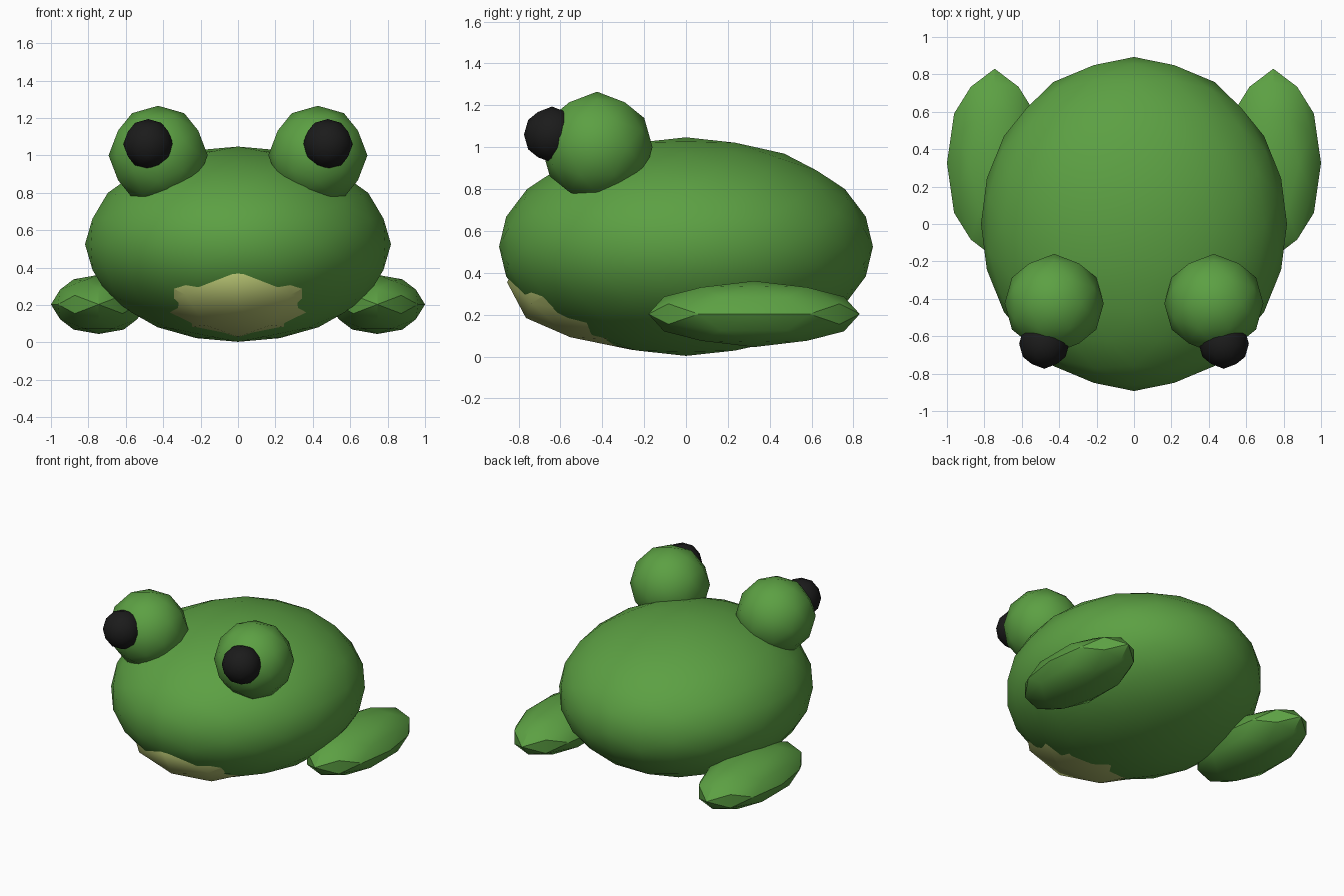
import bpy, bmesh, math

cube = bpy.data.objects.get("Cube")
if cube:
    bpy.data.objects.remove(cube, do_unlink=True)


def make_material(name, rgb):
    mat = bpy.data.materials.new(name)
    mat.use_nodes = True
    mat.diffuse_color = (*rgb, 1)
    mat.node_tree.nodes["Principled BSDF"].inputs["Base Color"].default_value = (*rgb, 1)
    return mat


green = make_material("leaf green", (0.107, 0.352, 0.056))
pale = make_material("pale olive", (0.49, 0.57, 0.175))
black = make_material("soft black", (0.011, 0.011, 0.011))


def ball(name, centre, radii, mat, levels):
    """Ellipsoid from an icosahedron whose edges straddle the axes."""
    bm = bmesh.new()
    t = (1 + math.sqrt(5)) / 2
    for a in (-1, 1):
        for b in (-t, t):
            for co in ((a, 0, b), (0, b, a), (b, a, 0)):
                bm.verts.new(co)
    bmesh.ops.convex_hull(bm, input=bm.verts[:])
    for _ in range(levels):
        bmesh.ops.subdivide_edges(bm, edges=bm.edges[:], cuts=1, use_grid_fill=True)
        for v in bm.verts:
            v.co.normalize()
    bmesh.ops.scale(bm, vec=radii, verts=bm.verts[:])
    bmesh.ops.recalc_face_normals(bm, faces=bm.faces[:])
    mesh = bpy.data.meshes.new(name)
    bm.to_mesh(mesh)
    bm.free()
    mesh.materials.append(mat)
    obj = bpy.data.objects.new(name, mesh)
    obj.location = centre
    bpy.context.collection.objects.link(obj)
    bpy.ops.object.select_all(action='DESELECT')
    obj.select_set(True)
    bpy.context.view_layer.objects.active = obj
    bpy.ops.object.shade_smooth_by_angle(angle=math.radians(30))
    return obj


# Body and the pale patch under the chin
ball("body", (0, 0, 0.525), (0.818, 0.893, 0.522), green, 2)
ball("chin_patch", (0, -0.25, 0.355), (0.56, 0.605, 0.325), pale, 1)

# Eyes, pupils and hind legs on both sides
for side, s in (("left", 1), ("right", -1)):
    ball(side + "_eye", (s * 0.427, -0.425, 1.0), (0.265, 0.265, 0.265), green, 1)
    ball(side + "_pupil", (s * 0.48, -0.64, 1.06), (0.134, 0.134, 0.134), black, 1)
    ball(side + "_hind_leg", (s * 0.745, 0.325, 0.203), (0.255, 0.505, 0.158), green, 1)
